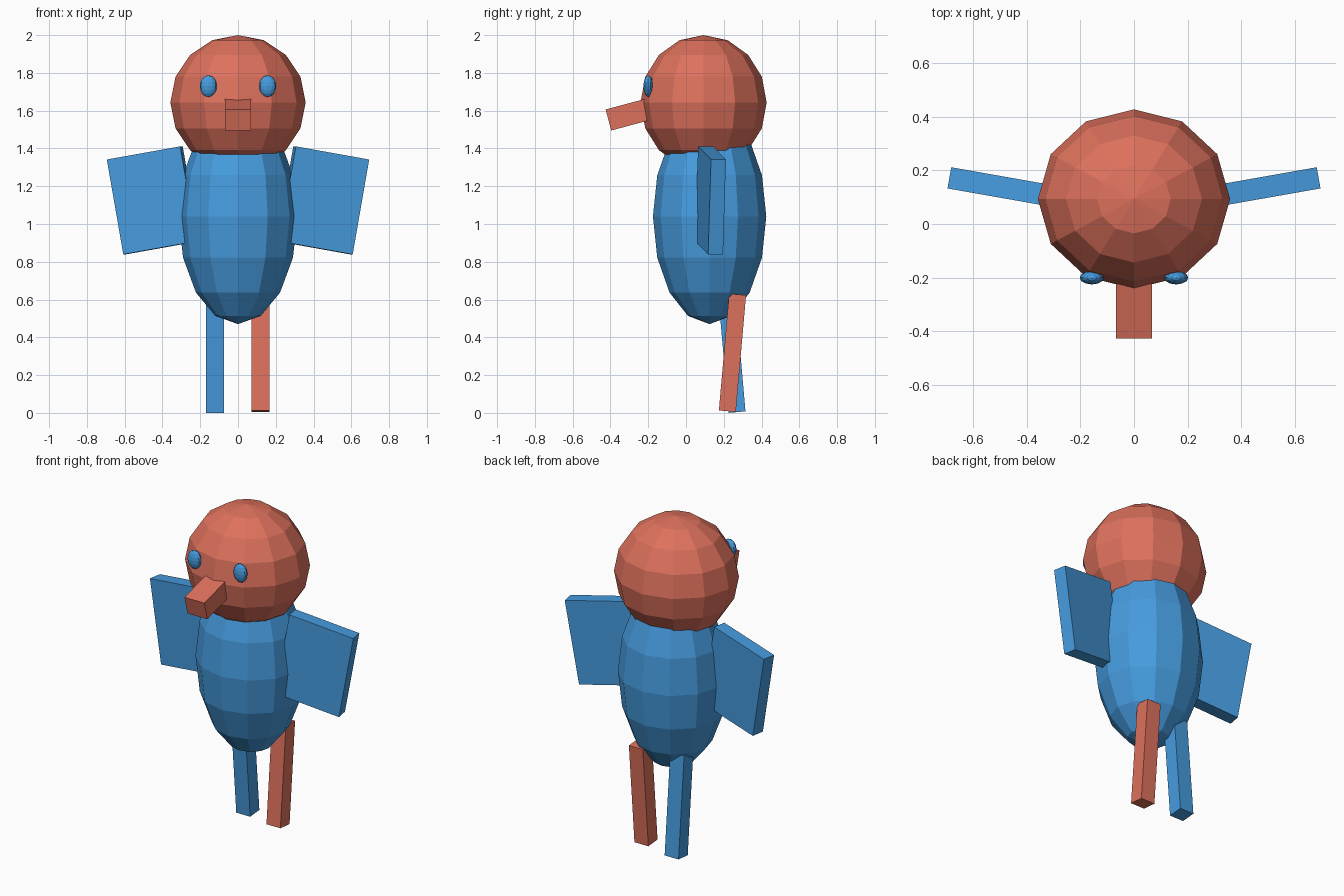
import bpy
from math import radians

if "Cube" in bpy.data.objects:
    bpy.data.objects.remove(bpy.data.objects["Cube"])


def material(name, rgb):
    m = bpy.data.materials.new(name)
    m.diffuse_color = (*rgb, 1)
    m.use_nodes = True
    m.node_tree.nodes["Principled BSDF"].inputs["Base Color"].default_value = m.diffuse_color
    return m


RED = material("coral_red", (0.73, 0.165, 0.109))
BLUE = material("sky_blue", (0.061, 0.328, 0.73))


def finish(name, scale, mat):
    o = bpy.context.object
    o.name = name
    o.scale = scale
    o.data.materials.append(mat)
    return o


def ball(name, loc, radii, mat):
    """Faceted ellipsoid, 12 segments by 8 rings."""
    bpy.ops.mesh.primitive_uv_sphere_add(segments=12, ring_count=8, radius=1, location=loc)
    return finish(name, radii, mat)


def box(name, loc, size, rot, mat):
    """Box with full dimensions and rotation in degrees."""
    bpy.ops.mesh.primitive_cube_add(size=1, location=loc, rotation=[radians(a) for a in rot])
    return finish(name, size, mat)


# Body and head
ball("body", (0, 0.125, 1.04), (0.315, 0.30, 0.57), BLUE)
ball("head", (0, 0.093, 1.643), (0.358, 0.334, 0.357), RED)

# Beak, tilted downwards at the tip
box("beak", (0, -0.29, 1.583), (0.135, 0.25, 0.115), (15, 0, 0), RED)

# Eyes and wings on both sides
for side, s in (("left", -1), ("right", 1)):
    ball(side + "_eye", (s * 0.157, -0.2, 1.73), (0.045, 0.025, 0.057), BLUE)
    box(side + "_wing", (s * 0.45, 0.13, 1.125), (0.40, 0.08, 0.51),
        (0, s * 10, s * 10), BLUE)

# Legs in mid-stride, leaning opposite ways
box("left_leg", (-0.122, 0.243, 0.313), (0.095, 0.09, 0.62), (5, 0, 0), BLUE)
box("right_leg", (0.12, 0.246, 0.318), (0.095, 0.09, 0.62), (-5, 0, 0), RED)
